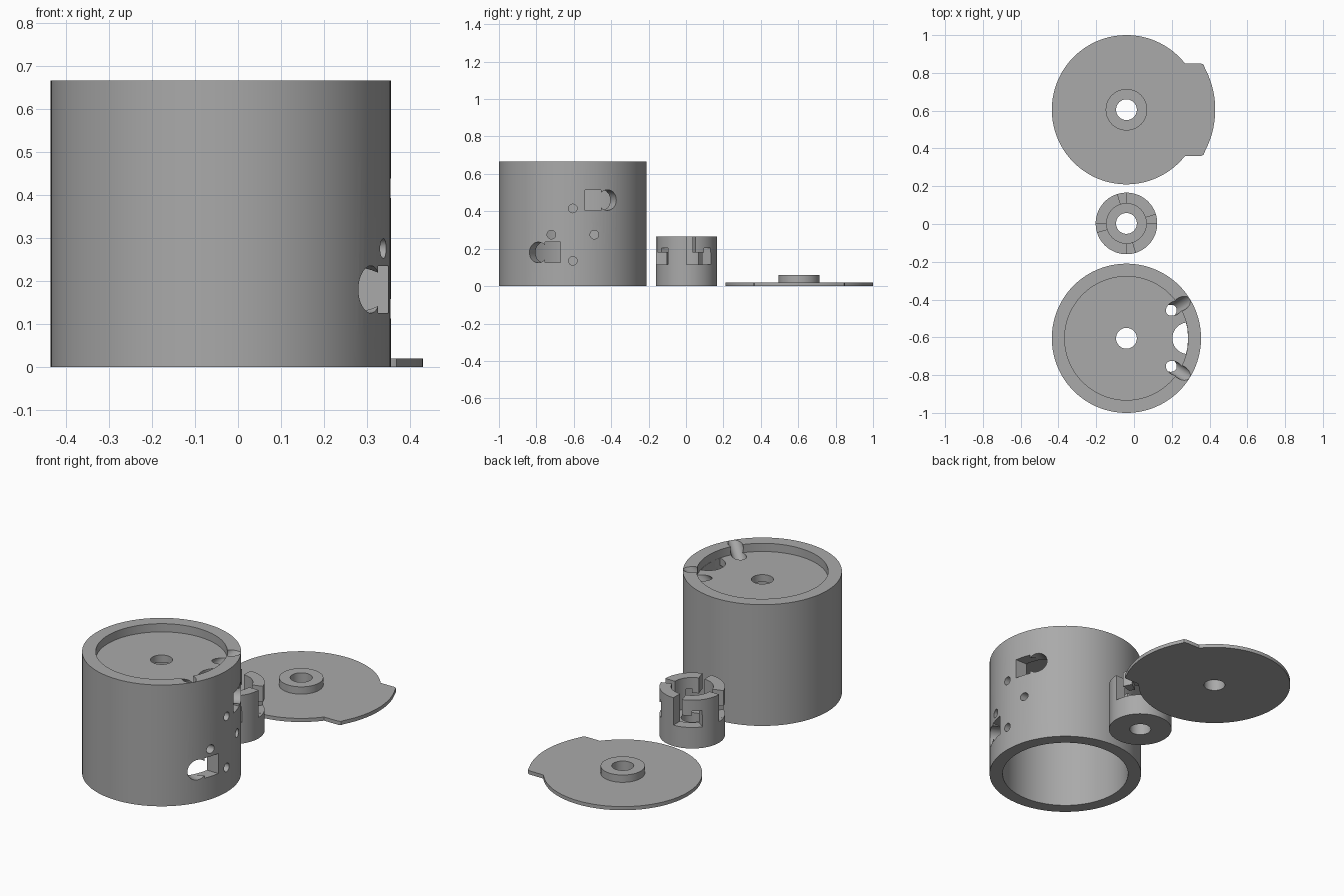
import bpy, bmesh, math
from math import cos, sin, radians
from mathutils import Matrix, Vector

if "Cube" in bpy.data.objects:
    bpy.data.objects.remove(bpy.data.objects["Cube"])

CX = -0.04            # shared axis line of the three parts
BODY_Y, HUB_Y, LID_Y = -0.605, 0.003, 0.605
R = 0.395             # outer radius of body and lid
BORE = 0.055

grey = bpy.data.materials.new("plain grey")
grey.use_nodes = True
colour = (0.4, 0.4, 0.4, 1)
grey.diffuse_color = colour
grey.node_tree.nodes["Principled BSDF"].inputs["Base Color"].default_value = colour


def to_object(name, bm, centre_y):
    bmesh.ops.recalc_face_normals(bm, faces=bm.faces)
    mesh = bpy.data.meshes.new(name)
    bm.to_mesh(mesh)
    bm.free()
    mesh.materials.append(grey)
    ob = bpy.data.objects.new(name, mesh)
    ob.location = (CX, centre_y, 0)
    bpy.context.collection.objects.link(ob)
    return ob


def lathe(name, profile, centre_y, steps=120):
    """Revolve a closed (radius, height) outline about the part's axis."""
    bm = bmesh.new()
    rings = [[bm.verts.new((r * cos(math.tau * i / steps), r * sin(math.tau * i / steps), z))
              for r, z in profile] for i in range(steps)]
    n = len(profile)
    for i in range(steps):
        a, b = rings[i], rings[(i + 1) % steps]
        for j in range(n):
            k = (j + 1) % n
            bm.faces.new((a[j], b[j], b[k], a[k]))
    return to_object(name, bm, centre_y)


def prism(name, outline, z0, z1, centre_y):
    bm = bmesh.new()
    low = bm.faces.new([bm.verts.new((x, y, z0)) for x, y in outline])
    top = bmesh.ops.extrude_face_region(bm, geom=[low])["geom"]
    for v in top:
        if isinstance(v, bmesh.types.BMVert):
            v.co.z = z1
    return to_object(name, bm, centre_y)


def rod(name, start, end, radius, centre_y):
    start, end = Vector(start), Vector(end)
    axis = end - start
    turn = axis.to_track_quat("Z", "Y").to_matrix().to_4x4()
    bm = bmesh.new()
    bmesh.ops.create_cone(bm, cap_ends=True, segments=40, radius1=radius, radius2=radius,
                          depth=axis.length, matrix=Matrix.Translation((start + end) / 2) @ turn)
    return to_object(name, bm, centre_y)


def box(name, low, high, centre_y):
    return prism(name, [(low[0], low[1]), (high[0], low[1]), (high[0], high[1]), (low[0], high[1])],
                 low[2], high[2], centre_y)


def sector(name, a0, a1, z0, z1):
    """Ring-shaped cutter for the hub wall between two angles in degrees."""
    steps = 16
    angles = [radians(a0 + (a1 - a0) * i / steps) for i in range(steps + 1)]
    outer = [(0.2 * cos(a), 0.2 * sin(a)) for a in angles]
    inner = [(0.08 * cos(a), 0.08 * sin(a)) for a in reversed(angles)]
    return prism(name, outer + inner, z0, z1, HUB_Y)


def apply(ob, others, operation):
    for other in others:
        mod = ob.modifiers.new("cut", "BOOLEAN")
        mod.operation, mod.solver, mod.object = operation, "EXACT", other
        bpy.context.view_layer.objects.active = ob
        bpy.ops.object.modifier_apply(modifier=mod.name)
        bpy.data.objects.remove(other)


def smooth(ob):
    bpy.ops.object.select_all(action="DESELECT")
    ob.select_set(True)
    bpy.context.view_layer.objects.active = ob
    bpy.ops.object.shade_smooth_by_angle(angle=radians(25))


# Drum body: open below, recessed plate with a centre bore above
INNER, TOP, FLOOR, UNDER = 0.327, 0.665, 0.62, 0.58
body = lathe("drum_body", [(R, 0), (R, TOP), (INNER, TOP), (INNER, FLOOR), (BORE, FLOOR),
                           (BORE, UNDER), (INNER, UNDER), (INNER, 0)], BODY_Y)
cutters = []

# Wall windows: a straight opening joined to a radial round hole
for side, z in ((-1, 0.18), (1, 0.46)):
    ys = sorted((side * 0.065, side * 0.15))
    cutters.append(box("window_cutter", (0.2, ys[0], z - 0.055), (0.5, ys[1], z + 0.055), BODY_Y))
    a = radians(28) * side
    cutters.append(rod("round_cutter", (0.25 * cos(a), 0.25 * sin(a), z),
                       (0.5 * cos(a), 0.5 * sin(a), z), 0.055, BODY_Y))

# Small pin holes in the wall
for y, z in ((-0.115, 0.275), (0.115, 0.275), (0, 0.135), (0, 0.415)):
    cutters.append(rod("pin_cutter", (0.2, y, z), (0.5, y, z), 0.023, BODY_Y))

# Slanted holes through rim and plate
for side in (-1, 1):
    a = radians(32) * side
    cutters.append(rod("slant_cutter", (0.21 * cos(a), 0.21 * sin(a), 0.53),
                       (0.40 * cos(a), 0.40 * sin(a), 0.72), 0.035, BODY_Y))

# Scalloped opening in the plate, bounded by the drum wall
scallop = rod("scallop_cutter", (0.327, 0, 0.55), (0.327, 0, 0.65), 0.084, BODY_Y)
limit = rod("limit", (0, 0, 0.5), (0, 0, 0.7), INNER - 0.0005, BODY_Y)
apply(scallop, [limit], "INTERSECT")
cutters.append(scallop)
apply(body, cutters, "DIFFERENCE")
smooth(body)

# Locking hub: cup with four hooked slots
hub = lathe("locking_hub", [(0.163, 0), (0.163, 0.265), (0.105, 0.265), (0.105, 0.095),
                            (BORE, 0.095), (BORE, 0)], HUB_Y)
slots = []
for start in range(0, 360, 90):
    slots.append(sector("entry_cutter", start, start + 17, 0.115, 0.3))
    slots.append(sector("track_cutter", start + 0.5, start + 53, 0.1155, 0.18))
    slots.append(sector("catch_cutter", start + 35, start + 52.5, 0.15, 0.205))
apply(hub, slots, "DIFFERENCE")
smooth(hub)

# Lid: disc with a wider tab on one side
TAB_R, TAB_Y = 0.47, 0.245
t = math.asin(TAB_Y / R)
disc = [(R * cos(a), R * sin(a)) for a in
        [t + (math.tau - 2 * t) * i / 100 for i in range(101)]]
s = math.asin(0.215 / TAB_R)
tab = [(TAB_R * cos(a), TAB_R * sin(a)) for a in [-s + 2 * s * i / 24 for i in range(25)]]
corner = [(0.395, TAB_Y), (0.408, 0.239)]
outline = disc + [(x, -y) for x, y in corner] + tab + corner[::-1]
lid = prism("lid_plate", outline, 0, 0.02, LID_Y)
boss = rod("lid_boss", (0, 0, 0.01), (0, 0, 0.06), 0.11, LID_Y)
apply(lid, [boss], "UNION")
apply(lid, [rod("bore_cutter", (0, 0, -0.1), (0, 0, 0.2), BORE, LID_Y)], "DIFFERENCE")
smooth(lid)
